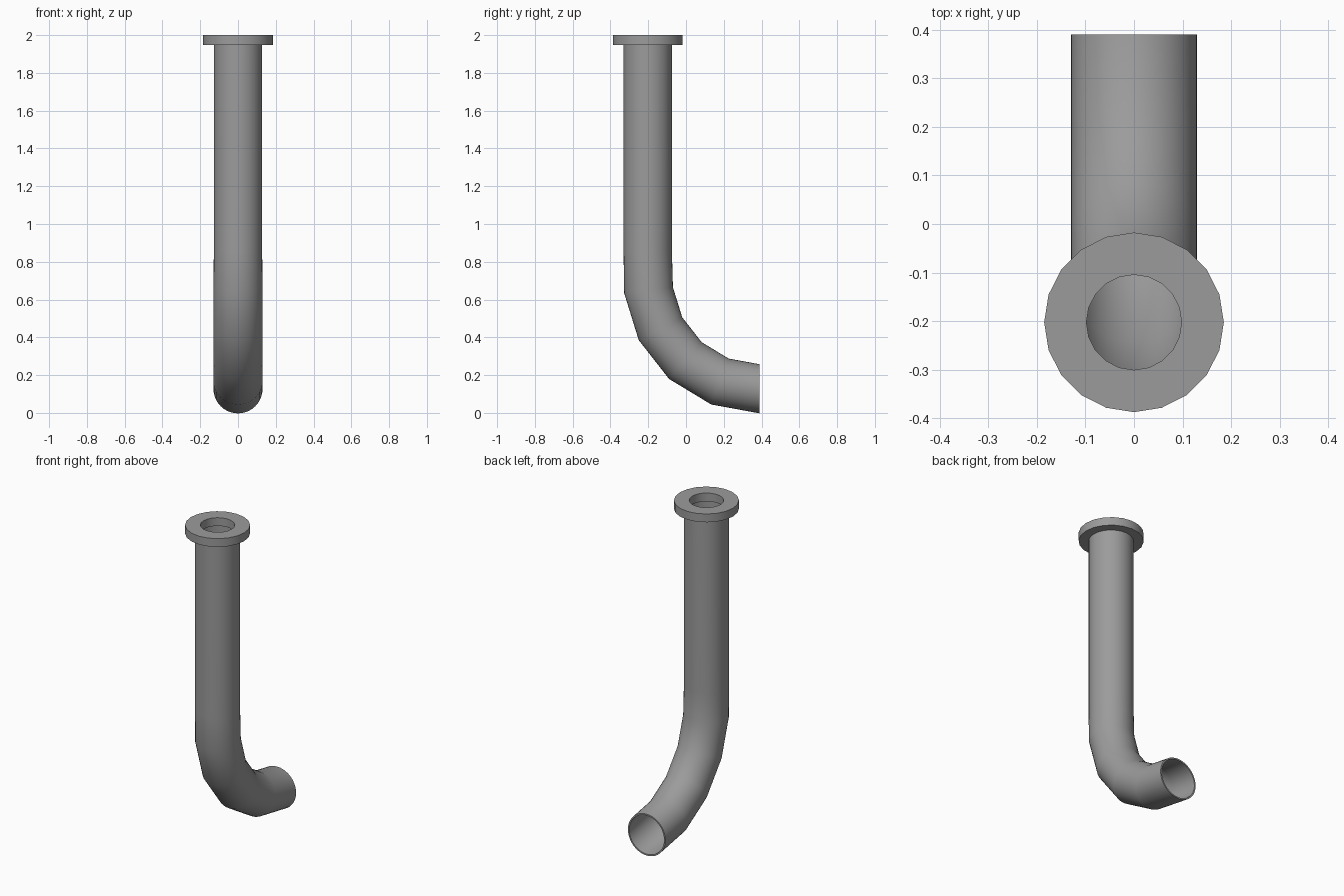
import bpy, bmesh
from math import sin, cos, pi, radians

if "Cube" in bpy.data.objects:
    bpy.data.objects.remove(bpy.data.objects["Cube"])

PIPE_Y = -0.2025          # axis of the upright pipe
BEND_Y, BEND_Z = 0.39, 0.72   # centre of the elbow arc
BEND_R = BEND_Y - PIPE_Y

# Dark grey metal
metal = bpy.data.materials.new("dark_grey")
metal.diffuse_color = (0.33, 0.33, 0.33, 1)
metal.use_nodes = True
metal.node_tree.nodes["Principled BSDF"].inputs["Base Color"].default_value = metal.diffuse_color


def ring(bm, y, z, tilt, r, sides):
    """Circle of vertices; its in-plane axis leans by tilt from horizontal."""
    out = []
    for i in range(sides):
        a = 2 * pi * i / sides
        u = r * sin(a)
        out.append(bm.verts.new((r * cos(a), y + u * cos(tilt), z + u * sin(tilt))))
    return out


def hollow_loft(name, sections, sides):
    """Join a closed loop of rings (outside, then back along the inside)."""
    bm = bmesh.new()
    rings = [ring(bm, *s, sides) for s in sections]
    for k, a in enumerate(rings):
        b = rings[(k + 1) % len(rings)]
        for i in range(sides):
            j = (i + 1) % sides
            bm.faces.new((a[i], a[j], b[j], b[i]))
    bmesh.ops.recalc_face_normals(bm, faces=bm.faces)
    mesh = bpy.data.meshes.new(name)
    bm.to_mesh(mesh)
    bm.free()
    mesh.materials.append(metal)
    ob = bpy.data.objects.new(name, mesh)
    bpy.context.collection.objects.link(ob)
    bpy.ops.object.select_all(action='DESELECT')
    ob.select_set(True)
    bpy.context.view_layer.objects.active = ob
    bpy.ops.object.shade_smooth_by_angle(angle=radians(30))
    return ob


# Pipe: straight upright length, then a coarse elbow ending in an open mouth
path = [(PIPE_Y, 1.96, 0, 0.128), (PIPE_Y, 0.85, 0, 0.128)]
for k in range(5):
    t = radians(6.8 + 20.8 * k)
    path.append((BEND_Y - BEND_R * cos(t), BEND_Z - BEND_R * sin(t), t, 0.13))
inner = [(y, z, t, r - 0.009) for y, z, t, r in reversed(path)]
hollow_loft("drain_pipe", path + inner, 40)

# Flange: flat collar with a narrower hole at the top
hollow_loft("top_flange", [
    (PIPE_Y, 1.948, 0, 0.185), (PIPE_Y, 2.0, 0, 0.185),
    (PIPE_Y, 2.0, 0, 0.098), (PIPE_Y, 1.948, 0, 0.098)], 20)
